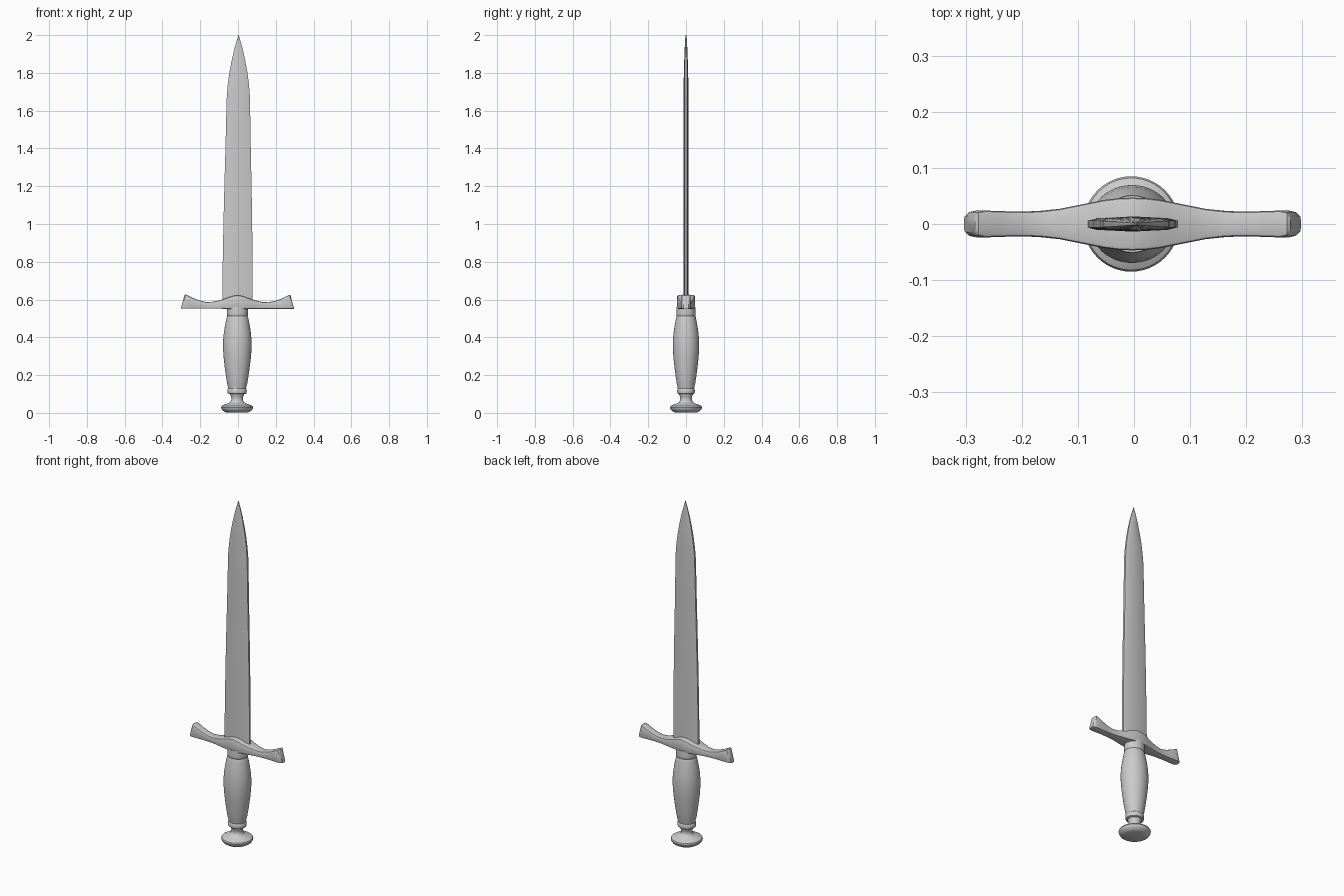
import bpy, bmesh, math

if "Cube" in bpy.data.objects:
    bpy.data.objects.remove(bpy.data.objects["Cube"])


def loft(name, rings, angle=35):
    """Skin a row of closed rings and cap both ends."""
    bm = bmesh.new()
    loops = [[bm.verts.new(p) for p in ring] for ring in rings]
    n = len(loops[0])
    for a, b in zip(loops, loops[1:]):
        for i in range(n):
            j = (i + 1) % n
            bm.faces.new((a[i], a[j], b[j], b[i]))
    bm.faces.new(loops[0])
    bm.faces.new(loops[-1])
    bmesh.ops.recalc_face_normals(bm, faces=bm.faces)
    mesh = bpy.data.meshes.new(name)
    bm.to_mesh(mesh)
    bm.free()
    obj = bpy.data.objects.new(name, mesh)
    bpy.context.collection.objects.link(obj)
    # the whole dagger leans very slightly to the right
    obj.location.x = -0.005
    obj.rotation_euler.y = 0.004
    bpy.ops.object.select_all(action='DESELECT')
    obj.select_set(True)
    bpy.context.view_layer.objects.active = obj
    bpy.ops.object.shade_smooth_by_angle(angle=math.radians(angle))
    return obj


def turned(name, profile, y_scale=1.0, sides=48):
    """Round part from (radius, z) pairs."""
    steps = [2 * math.pi * i / sides for i in range(sides)]
    return loft(name, [[(r * math.cos(t), r * y_scale * math.sin(t), z) for t in steps]
                       for r, z in profile])


# Blade: shallow ridged section with blunt edges, tapering to a leaf point
def blade_ring(z, w, k):
    section = [(1, -.006), (1, .006), (.78, .0105), (0, .0135), (-.78, .0105),
               (-1, .006), (-1, -.006), (-.78, -.0105), (0, -.0135), (.78, -.0105)]
    return [(w * u, v * k, z) for u, v in section]


blade_outline = [(.56, .081, 1), (.80, .079, 1), (1.0, .076, 1), (1.2, .072, 1),
                 (1.4, .067, 1), (1.6, .063, 1), (1.68, .061, .98), (1.74, .056, .93),
                 (1.80, .048, .85), (1.86, .037, .72), (1.91, .026, .58),
                 (1.96, .013, .42), (1.985, .005, .3), (2.0, .001, .15)]
loft("blade", [blade_ring(*s) for s in blade_outline], 20)


# Crossguard: flat underside, scalloped top, flared slanted tips
def guard_ring(xb, xt, top, hy, bottom=.551):
    c = .006
    pts = [(-hy + c, bottom), (hy - c, bottom), (hy - c * .3, bottom + c * .3),
           (hy, bottom + c), (hy, top - c), (hy - c * .3, top - c * .3),
           (hy - c, top), (-hy + c, top), (-hy + c * .3, top - c * .3),
           (-hy, top - c), (-hy, bottom + c), (-hy + c * .3, bottom + c * .3)]
    return [(xb + (xt - xb) * (z - bottom) / (top - bottom), y, z) for y, z in pts]


half = [(0, 0, .623, .047), (.025, .025, .619, .046), (.05, .05, .610, .043),
        (.09, .09, .597, .035), (.13, .13, .588, .027), (.17, .165, .586, .023),
        (.21, .20, .594, .022), (.25, .235, .607, .023), (.28, .262, .620, .024),
        (.293, .275, .626, .021), (.300, .281, .623, .014)]
stations = [(-a, -b, t, h) for a, b, t, h in reversed(half[1:])] + half
loft("crossguard", [guard_ring(*s) for s in stations])

# Grip: barrel shaped with a collar at each end
turned("grip", [(.044, .10), (.049, .103), (.051, .112), (.050, .126), (.047, .130),
                (.048, .136), (.053, .155), (.059, .19), (.066, .24), (.072, .29),
                (.0755, .34), (.0755, .38), (.072, .42), (.066, .46), (.059, .495),
                (.056, .508), (.054, .512), (.056, .516), (.056, .53), (.055, .56)], .92)

# Pommel: waisted neck flaring into a flat-bottomed disc
turned("pommel", [(.058, .002), (.066, .006), (.077, .013), (.083, .022), (.085, .029),
                  (.082, .036), (.070, .043), (.052, .049), (.039, .055), (.032, .064),
                  (.030, .075), (.032, .086), (.036, .095), (.038, .106)])
